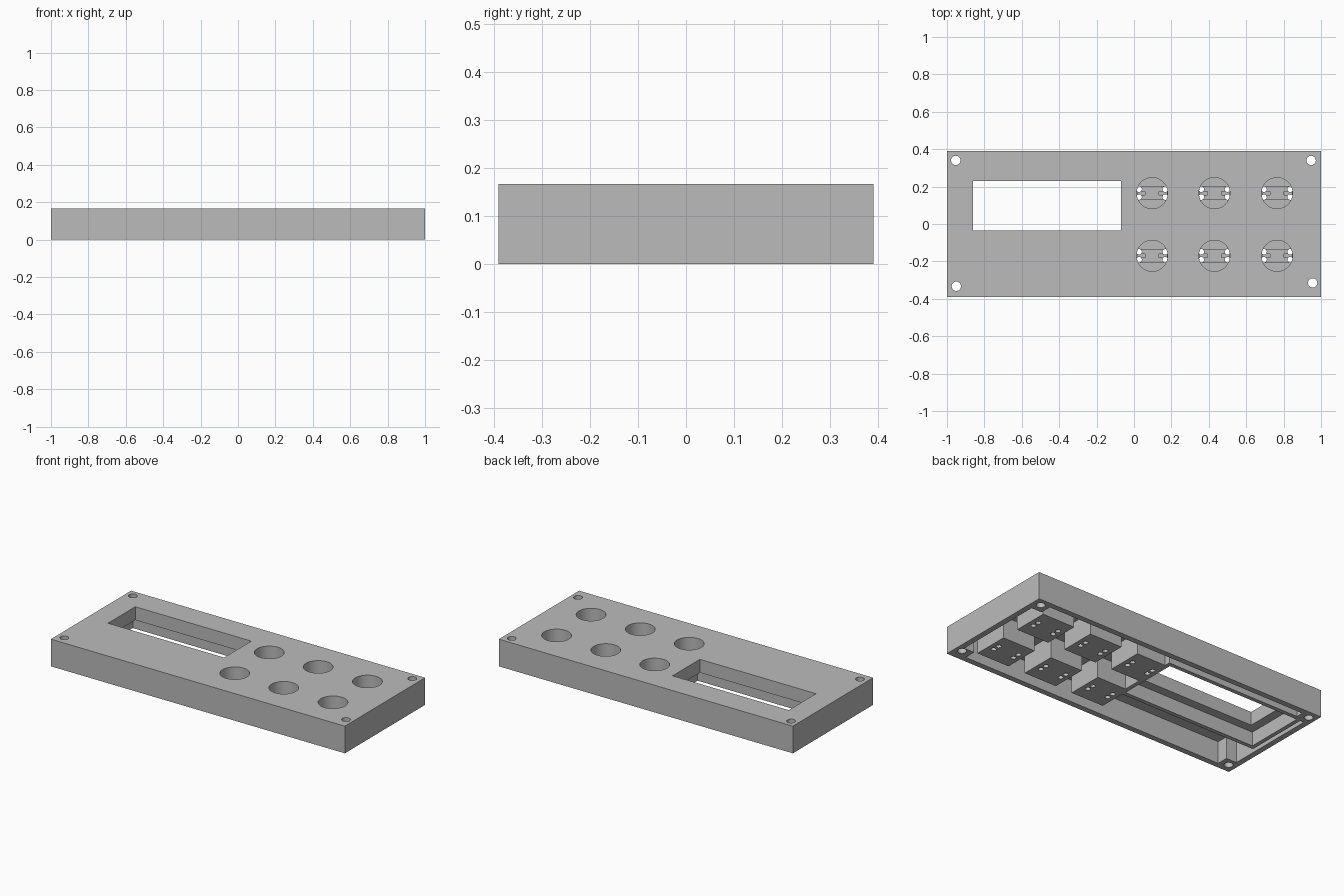
import bpy
import bmesh
from mathutils import Matrix

if "Cube" in bpy.data.objects:
    bpy.data.objects.remove(bpy.data.objects["Cube"])

HALF_X, HALF_Y, HEIGHT = 1.0, 0.39, 0.167
WALL, TOP_UNDERSIDE, BELOW = 0.035, 0.135, -0.1
BUTTONS = [(x, y) for x in (0.097, 0.43, 0.765) for y in (0.165, -0.17)]
SCREWS = [(-0.953, 0.34), (0.947, 0.34), (-0.95, -0.333), (0.955, -0.315)]
WINDOW = (-0.86, -0.07, -0.035, 0.23)

grey = bpy.data.materials.new("plain grey")
grey.use_nodes = True
grey.diffuse_color = (0.5, 0.5, 0.5, 1)
grey.node_tree.nodes["Principled BSDF"].inputs["Base Color"].default_value = (0.5, 0.5, 0.5, 1)


def finish(name, bm):
    mesh = bpy.data.meshes.new(name)
    bm.to_mesh(mesh)
    bm.free()
    obj = bpy.data.objects.new(name, mesh)
    bpy.context.collection.objects.link(obj)
    mesh.materials.append(grey)
    return obj


def box(name, x0, x1, y0, y1, z0, z1):
    bm = bmesh.new()
    centre = Matrix.Translation(((x0 + x1) / 2, (y0 + y1) / 2, (z0 + z1) / 2))
    size = Matrix.Diagonal((x1 - x0, y1 - y0, z1 - z0, 1))
    bmesh.ops.create_cube(bm, size=1, matrix=centre @ size)
    return finish(name, bm)


def cylinder(name, x, y, radius, z0, z1, sides):
    bm = bmesh.new()
    bmesh.ops.create_cone(bm, cap_ends=True, segments=sides, radius1=radius, radius2=radius,
                          depth=z1 - z0, matrix=Matrix.Translation((x, y, (z0 + z1) / 2)))
    return finish(name, bm)


def cut(target, cutter):
    bpy.context.view_layer.objects.active = target
    mod = target.modifiers.new("cut", 'BOOLEAN')
    mod.operation, mod.solver, mod.object = 'DIFFERENCE', 'EXACT', cutter
    bpy.ops.object.modifier_apply(modifier=mod.name)
    bpy.data.objects.remove(cutter)


def grow(rect, d):
    return rect[0] - d, rect[1] + d, rect[2] - d, rect[3] + d


# Hollow underside, leaving screw posts, button housings and the window frame
hollow = box("hollow", WALL - HALF_X, HALF_X - WALL, WALL - HALF_Y, HALF_Y - WALL,
             BELOW, TOP_UNDERSIDE)
for sx in (-1, 1):
    for sy in (-1, 1):
        xs = sorted((sx * 0.895, sx * 1.1))
        ys = sorted((sy * 0.285, sy * 0.5))
        cut(hollow, box("post", *xs, *ys, -0.2, 0.3))
for x, y in BUTTONS:
    cut(hollow, box("housing", x - 0.11, x + 0.11, y - 0.11, y + 0.11, -0.2, 0.3))
cut(hollow, box("frame", *grow(WINDOW, 0.08), -0.2, 0.3))

# Case with its top plate
case = box("panel_case", -HALF_X, HALF_X, -HALF_Y, HALF_Y, 0, HEIGHT)
cut(case, hollow)

# Display window, with a wider seat underneath
cut(case, box("window", *WINDOW, BELOW, 0.3))
cut(case, box("seat", *grow(WINDOW, 0.055), BELOW, 0.085))

# Corner screw holes
for x, y in SCREWS:
    cut(case, cylinder("screw_hole", x, y, 0.025, BELOW, 0.3, 24))

# Button wells with a shallow switch recess, side notches and pin holes
for x, y in BUTTONS:
    cut(case, cylinder("well", x, y, 0.083, 0.04, 0.3, 48))
    cut(case, box("recess", x - 0.065, x + 0.065, y - 0.035, y + 0.035, 0.025, 0.06))
    for sx in (-1, 1):
        nx = x + sx * 0.058
        cut(case, box("notch", nx - 0.021, nx + 0.021, y - 0.01, y + 0.01, 0.015, 0.05))
        for sy in (-1, 1):
            cut(case, cylinder("pin_hole", x + sx * 0.07, y + sy * 0.021, 0.015,
                               BELOW, 0.06, 16))

# Smooth round walls, crisp edges
bpy.ops.object.select_all(action='DESELECT')
case.select_set(True)
bpy.context.view_layer.objects.active = case
bpy.ops.object.shade_smooth_by_angle()
